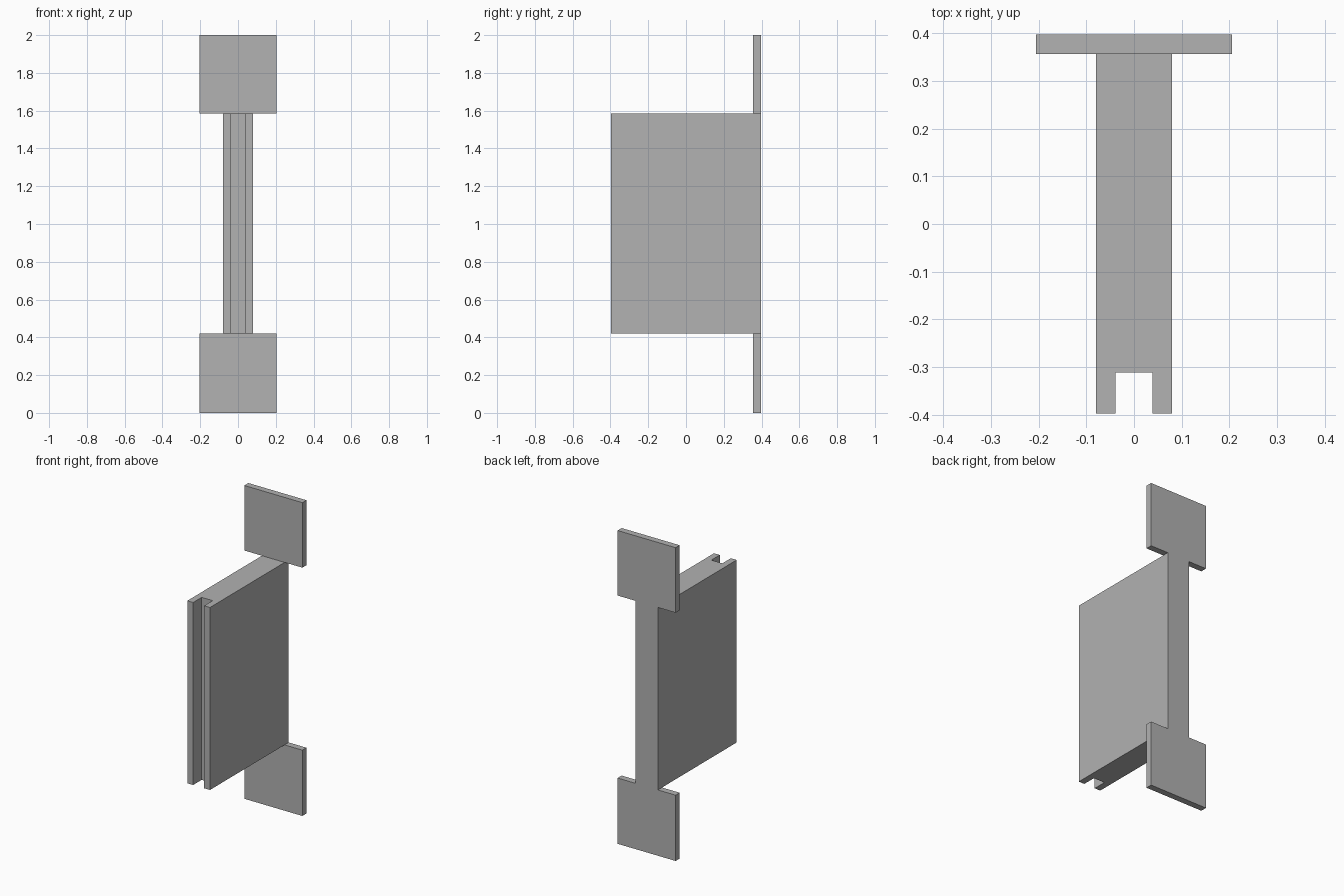
import bpy
import bmesh

cube = bpy.data.objects.get("Cube")
if cube:
    bpy.data.objects.remove(cube, do_unlink=True)

# Single plain grey finish
GREY = (0.445, 0.445, 0.445, 1.0)
grey = bpy.data.materials.new("plain_grey")
grey.use_nodes = True
grey.diffuse_color = GREY
grey.node_tree.nodes["Principled BSDF"].inputs["Base Color"].default_value = GREY

# Shared dimensions
HEIGHT = 2.0
BACK, FRONT = 0.397, -0.397
PLATE_FRONT = 0.356
PLATE_HALF = 0.205
LOW, HIGH = 0.42, 1.585
WEB_HALF = 0.08
SLOT_HALF = 0.039
SLOT_END = -0.311


def prism(name, outline, bottom, top):
    """Extrude an outline in the xy plane from bottom to top."""
    bm = bmesh.new()
    base = bm.faces.new([bm.verts.new((x, y, bottom)) for x, y in outline])
    result = bmesh.ops.extrude_face_region(bm, geom=[base])
    moved = [v for v in result["geom"] if isinstance(v, bmesh.types.BMVert)]
    bmesh.ops.translate(bm, verts=moved, vec=(0, 0, top - bottom))
    bmesh.ops.recalc_face_normals(bm, faces=bm.faces)
    mesh = bpy.data.meshes.new(name)
    bm.to_mesh(mesh)
    bm.free()
    mesh.materials.append(grey)
    obj = bpy.data.objects.new(name, mesh)
    bpy.context.collection.objects.link(obj)
    return obj


# Deep central panel with a full-height slot in its front edge
half = [(SLOT_HALF, SLOT_END), (SLOT_HALF, FRONT), (WEB_HALF, FRONT), (WEB_HALF, BACK)]
prism("slotted_panel", half + [(-x, y) for x, y in reversed(half)], LOW, HIGH)

# Mounting plates above and below, flush with the panel's back
plate = [(-PLATE_HALF, PLATE_FRONT), (PLATE_HALF, PLATE_FRONT),
         (PLATE_HALF, BACK), (-PLATE_HALF, BACK)]
for name, bottom, top in (("lower_plate", 0, LOW), ("upper_plate", HIGH, HEIGHT)):
    prism(name, plate, bottom, top)
